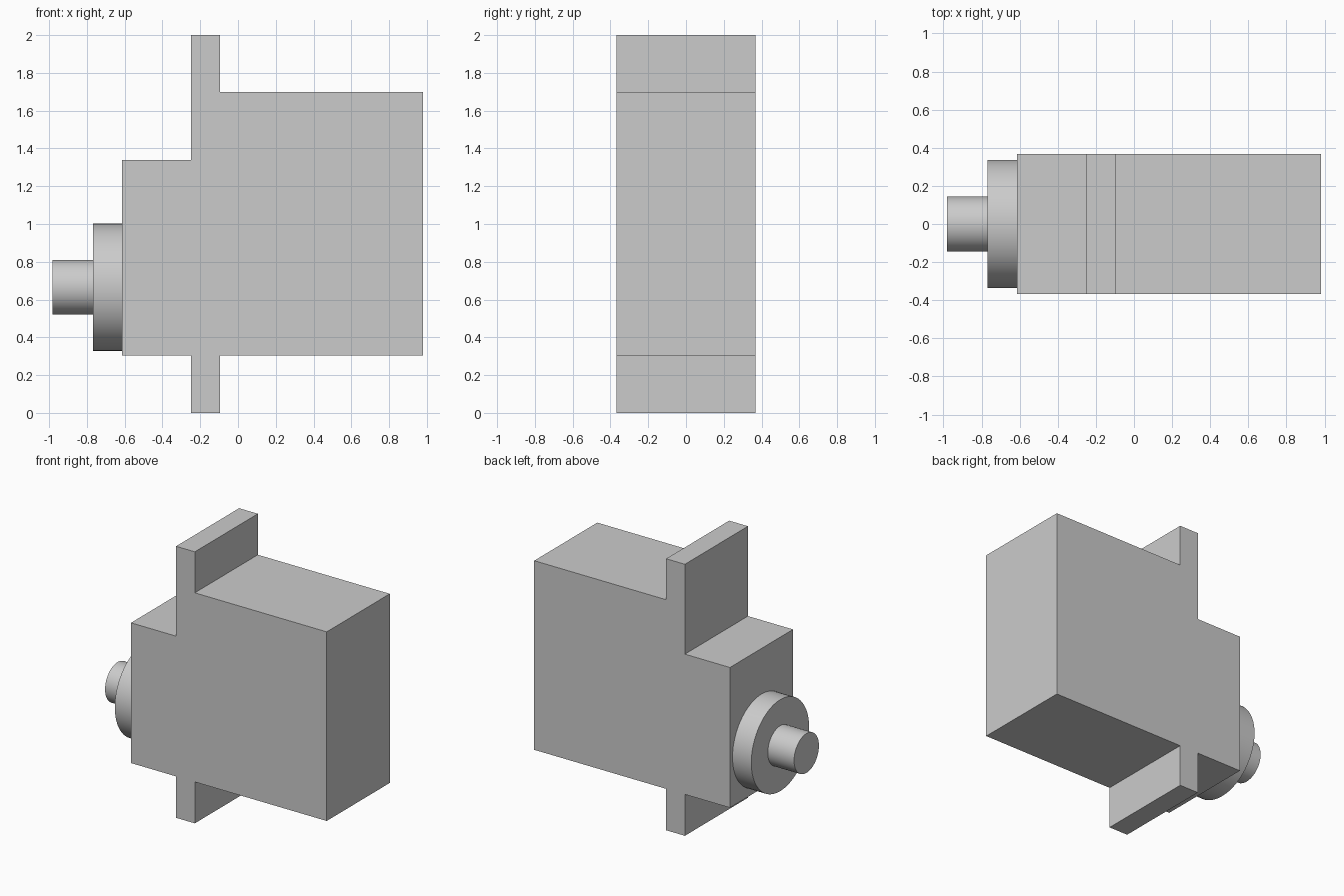
import bpy
import bmesh
import math
from mathutils import Matrix

cube = bpy.data.objects.get("Cube")
if cube:
    bpy.data.objects.remove(cube, do_unlink=True)

HALF_DEPTH = 0.367
AXIS_Z = 0.665

# Single grey plastic
grey = bpy.data.materials.new("grey_plastic")
grey.use_nodes = True
colour = (0.6, 0.6, 0.6, 1)
grey.diffuse_color = colour
grey.node_tree.nodes["Principled BSDF"].inputs["Base Color"].default_value = colour


def add_object(name, bm):
    bmesh.ops.recalc_face_normals(bm, faces=bm.faces)
    mesh = bpy.data.meshes.new(name)
    bm.to_mesh(mesh)
    bm.free()
    mesh.materials.append(grey)
    obj = bpy.data.objects.new(name, mesh)
    bpy.context.collection.objects.link(obj)
    return obj


def extruded_profile(name, outline):
    """Side outline in x and z, extruded through the depth."""
    bm = bmesh.new()
    face = bm.faces.new([bm.verts.new((x, -HALF_DEPTH, z)) for x, z in outline])
    result = bmesh.ops.extrude_face_region(bm, geom=[face], use_keep_orig=True)
    verts = [v for v in result["geom"] if isinstance(v, bmesh.types.BMVert)]
    bmesh.ops.translate(bm, verts=verts, vec=(0, 2 * HALF_DEPTH, 0))
    return add_object(name, bm)


def x_cylinder(name, x_min, x_max, radius):
    """Smooth round part lying along the x axis."""
    bm = bmesh.new()
    place = Matrix.Translation(((x_min + x_max) / 2, 0, AXIS_Z))
    bmesh.ops.create_cone(bm, cap_ends=True, segments=64, radius1=radius,
                          radius2=radius, depth=x_max - x_min,
                          matrix=place @ Matrix.Rotation(math.pi / 2, 4, "Y"))
    obj = add_object(name, bm)
    bpy.ops.object.select_all(action="DESELECT")
    obj.select_set(True)
    bpy.context.view_layer.objects.active = obj
    bpy.ops.object.shade_smooth_by_angle(angle=math.radians(30))
    return obj


# Motor housing with mounting tabs above and below
extruded_profile("housing_with_mounting_tabs", [
    (-0.615, 0.305), (-0.248, 0.305), (-0.248, 0), (-0.095, 0),
    (-0.095, 0.305), (0.98, 0.305), (0.98, 1.698), (-0.095, 1.698),
    (-0.095, 2), (-0.248, 2), (-0.248, 1.338), (-0.615, 1.338),
])

# Round gear boss and output shaft
x_cylinder("gear_boss", -0.768, -0.615, 0.337)
x_cylinder("output_shaft", -0.982, -0.768, 0.145)
